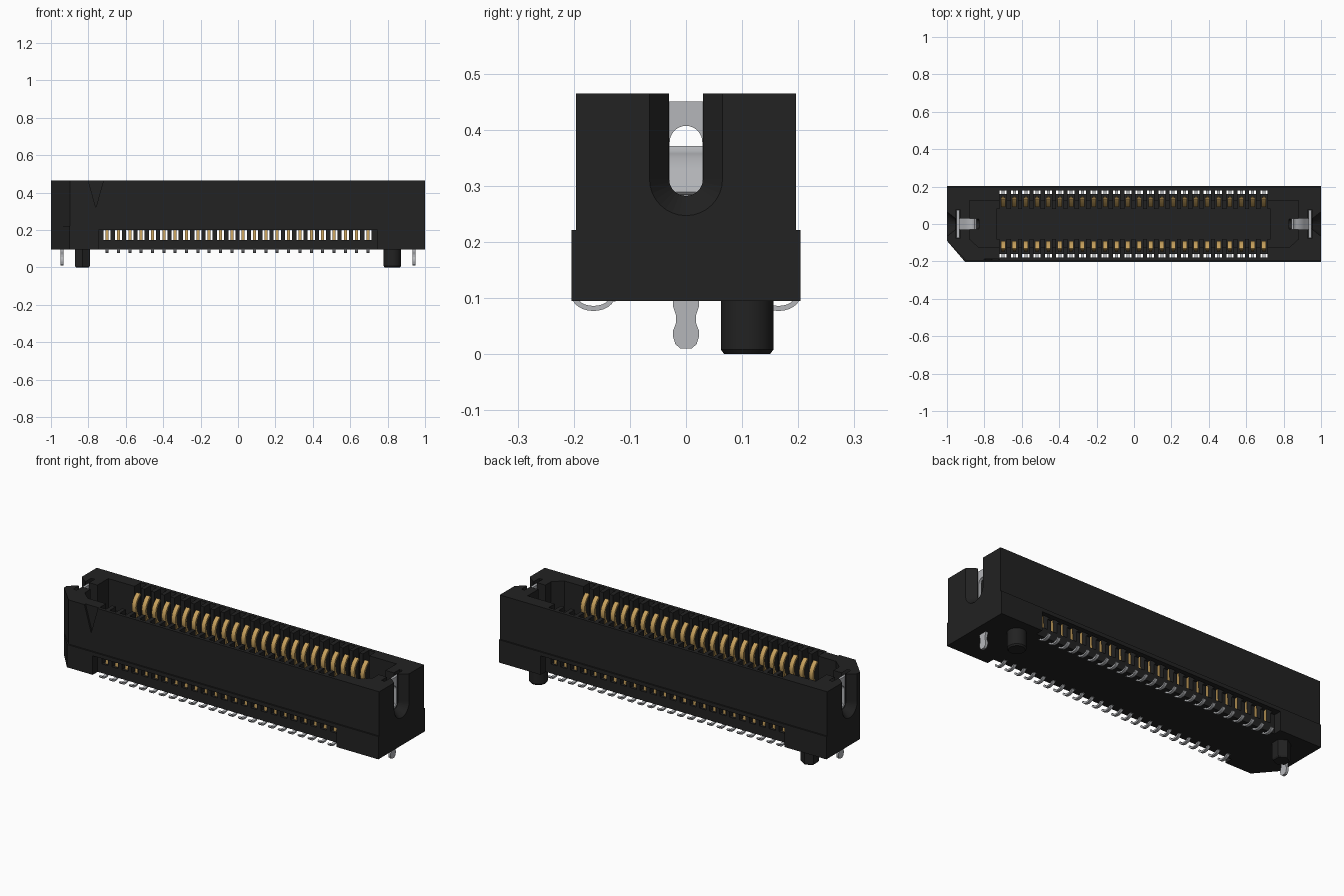
import bpy, bmesh, math
from mathutils import Vector

if "Cube" in bpy.data.objects:
    bpy.data.objects.remove(bpy.data.objects["Cube"])


def material(name, rgb):
    m = bpy.data.materials.new(name)
    m.diffuse_color = (*rgb, 1)
    m.use_nodes = True
    m.node_tree.nodes["Principled BSDF"].inputs["Base Color"].default_value = m.diffuse_color
    return m


BLACK = material("black plastic", (0.016, 0.016, 0.016))
GOLD = material("gold plating", (0.58, 0.36, 0.11))
SILVER = material("tinned metal", (0.46, 0.47, 0.49))

# Each plane maps (u, v, depth) to world coordinates
PLANES = {"xy": lambda u, v, d: (u, v, d),
          "xz": lambda u, v, d: (u, d, v),
          "yz": lambda u, v, d: (d, u, v)}


def loft(bm, plane, a, da, b, db):
    """Closed solid between two outlines with equal point counts."""
    f = PLANES[plane]
    va = [bm.verts.new(f(*p, da)) for p in a]
    vb = [bm.verts.new(f(*p, db)) for p in b]
    faces = [bm.faces.new(va), bm.faces.new(vb)]
    n = len(va)
    for i in range(n):
        j = (i + 1) % n
        faces.append(bm.faces.new((va[i], va[j], vb[j], vb[i])))
    bmesh.ops.recalc_face_normals(bm, faces=faces)


def prism(bm, plane, pts, d0, d1):
    loft(bm, plane, pts, d0, pts, d1)


def rect(u0, u1, v0, v1):
    return [(u0, v0), (u1, v0), (u1, v1), (u0, v1)]


def ribbon(path, t):
    """Outline of a strip of thickness t along a path."""
    pts = [Vector(p) for p in path]
    left, right = [], []
    for i, p in enumerate(pts):
        d = (pts[min(i + 1, len(pts) - 1)] - pts[max(i - 1, 0)]).normalized()
        n = Vector((-d.y, d.x)) * t / 2
        left.append(tuple(p + n))
        right.append(tuple(p - n))
    return left + right[::-1]


def make(name, bm, mat, smooth=False):
    me = bpy.data.meshes.new(name)
    bm.to_mesh(me)
    bm.free()
    ob = bpy.data.objects.new(name, me)
    bpy.context.collection.objects.link(ob)
    me.materials.append(mat)
    if smooth:
        bpy.ops.object.select_all(action='DESELECT')
        ob.select_set(True)
        bpy.context.view_layer.objects.active = ob
        bpy.ops.object.shade_smooth_by_angle(angle=math.radians(35))
    return ob


def boolean(ob, build, op='DIFFERENCE'):
    """Apply a boolean with a temporary solid filled in by build(bm)."""
    bm = bmesh.new()
    build(bm)
    tool = make("cutter", bm, BLACK)
    tool.hide_render = True
    mod = ob.modifiers.new("cut", 'BOOLEAN')
    mod.operation, mod.solver, mod.object = op, 'EXACT', tool
    bpy.context.view_layer.objects.active = ob
    bpy.ops.object.modifier_apply(modifier=mod.name)
    bpy.data.objects.remove(tool)


def footprint(h):
    return [(-1, h), (-1, -0.09), (-0.8 - h / 2, -h), (1, -h), (1, h)]


def u_shape(r, top=0.6, zc=0.312, n=16):
    arc = [(r * math.cos(math.pi + math.pi * i / n),
            zc + r * math.sin(math.pi + math.pi * i / n)) for i in range(n + 1)]
    return [(-r, top)] + arc + [(r, top)]


PIN_X = [-0.70 + i * 1.395 / 23 for i in range(24)]

# Housing: wider base and narrower upper shell
bm = bmesh.new()
prism(bm, "xy", footprint(0.204), 0.095, 0.221)
body = make("housing", bm, BLACK)
boolean(body, lambda b: prism(b, "xy", footprint(0.196), 0.15, 0.465), 'UNION')

# Mating opening and deep central well
boolean(body, lambda b: prism(b, "xy", [
    (-0.88, 0.125), (-0.88, -0.08), (-0.83, -0.125),
    (0.83, -0.125), (0.88, -0.08), (0.88, 0.125)], 0.30, 0.6))
boolean(body, lambda b: prism(b, "xy", rect(-0.735, 0.73, -0.08, 0.08), 0.14, 0.5))


# Contact slots along both walls
def contact_slots(b):
    for x in PIN_X:
        for s in (-1, 1):
            y0, y1 = sorted((s * 0.07, s * 0.178))
            prism(b, "xy", rect(x - 0.019, x + 0.019, y0, y1), 0.146, 0.7)


boolean(body, contact_slots)

# Funnel notch, latch channel and latch plate pocket at each end
for s in (-1, 1):
    boolean(body, lambda b: loft(b, "yz", u_shape(0.0659), s * 1.001, u_shape(0.0295), s * 0.955))
    boolean(body, lambda b: prism(b, "yz", u_shape(0.030, 0.62), s * 0.83, s * 0.965))
    boolean(body, lambda b: prism(b, "xy", rect(*sorted((s * 0.931, s * 0.951)), -0.078, 0.078),
                                  0.2, 0.64))

# Underside reliefs for the solder tails
for s in (-1, 1):
    boolean(body, lambda b: prism(b, "xz", rect(-0.745, 0.745, 0.05, 0.2), s * 0.16, s * 0.3))

# Engraved first-position triangle
boolean(body, lambda b: prism(b, "xz", [(-0.805, 0.48), (-0.76, 0.32), (-0.715, 0.48)],
                              -0.186, -0.25))

# Locating posts: one round, one six-sided
for name, x, r, n in (("round_post", 0.825, 0.047, 32), ("keyed_post", -0.832, 0.046, 6)):
    bm = bmesh.new()
    ring = [(math.cos(2 * math.pi * (i + 0.5) / n), math.sin(2 * math.pi * (i + 0.5) / n))
            for i in range(n)]
    full = [(x + r * c, 0.109 + r * q) for c, q in ring]
    tip = [(x + (r - 0.006) * c, 0.109 + (r - 0.006) * q) for c, q in ring]
    prism(bm, "xy", full, 0.008, 0.11)
    loft(bm, "xy", full, 0.008, tip, 0)
    make(name, bm, BLACK, True)

# Spring contacts: bowed wide head on a narrow stem
bm = bmesh.new()
for x in PIN_X:
    for s in (-1, 1):
        head = [(s * y, z) for y, z in ((0.120, 0.30), (0.106, 0.325), (0.098, 0.35), (0.096, 0.37),
                                        (0.101, 0.39), (0.114, 0.41), (0.134, 0.428))]
        stem = [(s * 0.142, 0.14), (s * 0.138, 0.22), (s * 0.121, 0.30)]
        prism(bm, "yz", ribbon(head, 0.012), x - 0.012, x + 0.012)
        prism(bm, "yz", ribbon(stem, 0.011), x - 0.008, x + 0.008)
make("spring_contacts", bm, GOLD, True)

# Curved solder tails under both long edges
bm = bmesh.new()
for x in PIN_X:
    for s in (-1, 1):
        path = [(s * (0.165 + 0.034 * math.cos(a)), 0.104 - 0.0225 * math.sin(a))
                for a in [math.pi * (0.08 + 0.84 * i / 10) for i in range(11)]]
        path.append((s * 0.125, 0.098))
        prism(bm, "yz", ribbon(path, 0.009), x - 0.008, x + 0.008)
make("solder_tails", bm, SILVER, True)

# Latch clips: windowed plate, board tail and inward spring finger
for s, side in ((-1, "left"), (1, "right")):
    bm = bmesh.new()
    prism(bm, "yz", rect(-0.075, 0.075, 0.21, 0.45), s * 0.934, s * 0.948)
    clip = make(side + "_latch_clip", bm, SILVER)
    window = [(0.029 * math.cos(math.pi * i / 12), 0.378 + 0.029 * math.sin(math.pi * i / 12))
              for i in range(13)] + [(-0.029, 0.285), (0.029, 0.285)]
    boolean(clip, lambda b: prism(b, "yz", window, s * 0.9, s * 0.98))

    bm = bmesh.new()
    finger = [(s * x, z) for x, z in ((0.941, 0.285), (0.925, 0.300), (0.905, 0.325), (0.885, 0.345),
                                      (0.868, 0.352), (0.855, 0.358), (0.848, 0.368))]
    prism(bm, "xz", ribbon(finger, 0.012), -0.029, 0.029)
    make(side + "_latch_finger", bm, SILVER, True)

    bm = bmesh.new()
    half = [(0.023, 0.22), (0.023, 0.085), (0.018, 0.07), (0.018, 0.055), (0.023, 0.042),
            (0.023, 0.031), (0.019, 0.018), (0.010, 0.010)]
    prism(bm, "yz", half + [(-y, z) for y, z in half[::-1]], s * 0.934, s * 0.948)
    make(side + "_board_tail", bm, SILVER)
